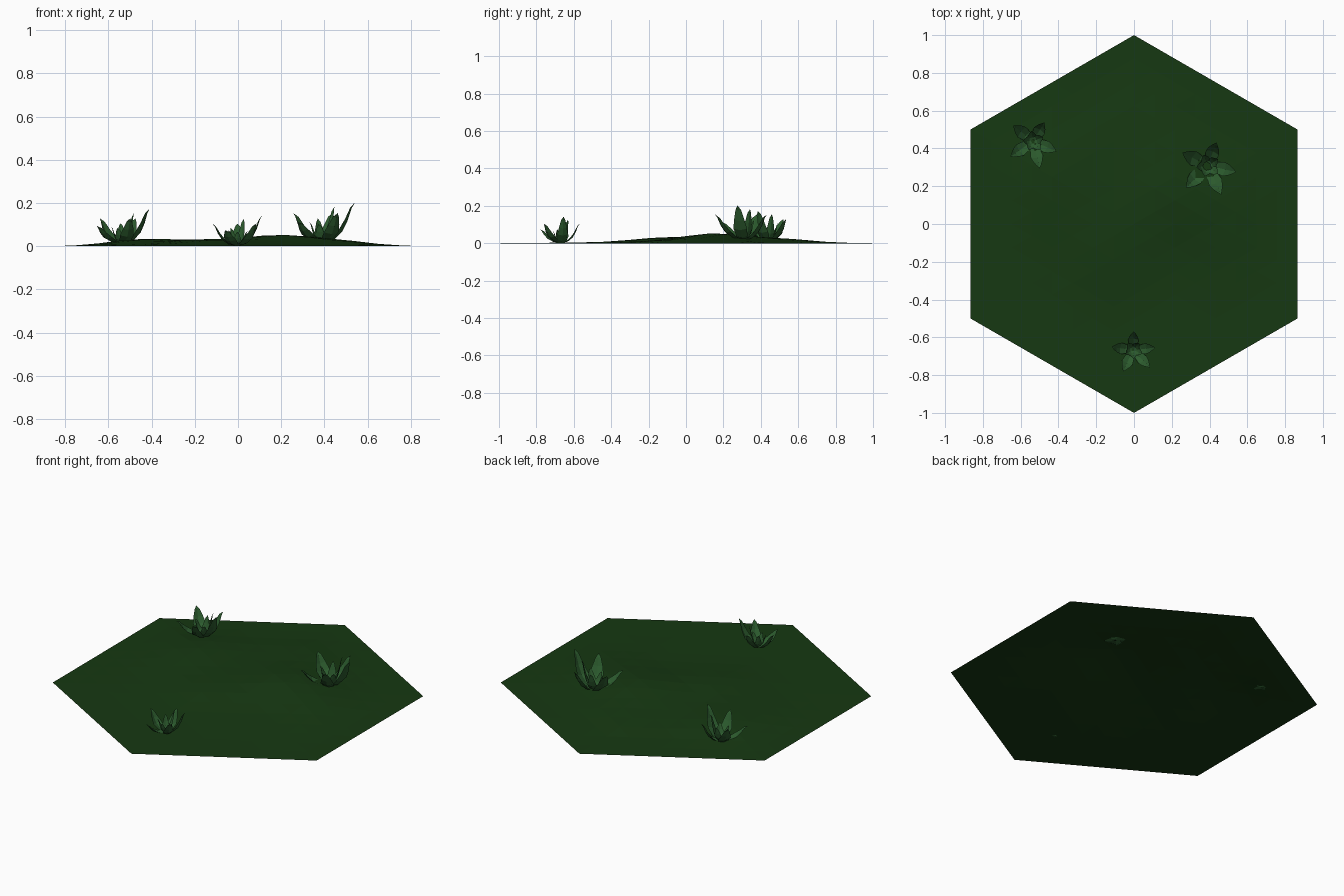
import bpy, bmesh
from math import sin, cos, radians, exp, pi
from mathutils import Vector

if "Cube" in bpy.data.objects:
    bpy.data.objects.remove(bpy.data.objects["Cube"])

def material(name, rgb):
    m = bpy.data.materials.new(name)
    m.diffuse_color = (*rgb, 1)
    m.use_nodes = True
    m.node_tree.nodes["Principled BSDF"].inputs["Base Color"].default_value = m.diffuse_color
    return m

GROUND = material("dark_grass", (0.008, 0.04, 0.006))
LEAF = material("leaf_green", (0.025, 0.105, 0.027))

def finish(bm, name, mat):
    me = bpy.data.meshes.new(name)
    bm.to_mesh(me)
    bm.free()
    me.materials.append(mat)
    ob = bpy.data.objects.new(name, me)
    bpy.context.collection.objects.link(ob)
    return ob

# Soft bumps: x, y, height, radius
BUMPS = [(0.19, 0.17, 0.042, 0.24), (-0.42, 0.25, 0.030, 0.30),
         (-0.12, -0.12, 0.024, 0.24), (0.5, 0.05, 0.018, 0.28), (0.1, 0.55, 0.018, 0.25)]

def ground_z(x, y):
    d = max(abs(x), abs(x) / 2 + abs(y) * 0.866) / 0.866
    fade = min(1, max(0, 1 - d) * 2.5)
    return fade * (0.004 + sum(h * exp(-((x - a) ** 2 + (y - b) ** 2) / r ** 2)
                               for a, b, h, r in BUMPS))

# Hexagonal ground sheet on a triangular lattice
N = 8
bm = bmesh.new()
grid = {}
ea, eb = Vector((0, 1)), Vector((cos(pi / 6), -0.5))
for i in range(-N, N + 1):
    for j in range(-N, N + 1):
        if abs(i - j) <= N:
            p = (ea * i + Vector((cos(pi / 6), -0.5)) * j) / N
            grid[i, j] = p
# keep the lattice points that fall inside the pointed hexagon
grid = {}
for i in range(-N, N + 1):
    for j in range(-N, N + 1):
        if abs(i + j) <= N:
            x, y = 0.8660254 * i / N, (j + i / 2) / N
            grid[i, j] = bm.verts.new((x, y, ground_z(x, y)))
for (i, j), v in grid.items():
    for tri in (((1, 0), (0, 1)), ((0, 1), (-1, 1))):
        ks = [(i + a, j + b) for a, b in tri]
        if all(k in grid for k in ks):
            bm.faces.new([v] + [grid[k] for k in ks])
finish(bm, "ground_tile", GROUND)

# Leaf outline: outward fraction, height fraction, width fraction
PROFILE = [(0.06, 0, 0.4), (0.36, 0.07, 0.8), (0.62, 0.28, 1.0),
           (0.78, 0.55, 0.75), (0.90, 0.85, 0.4)]

def add_leaf(bm, angle, reach, height, width):
    a = radians(angle)
    out, side = Vector((cos(a), sin(a), 0)), Vector((-sin(a), cos(a), 0))
    rows = []
    for r, z, w in PROFILE:
        mid = out * reach * r + Vector((0, 0, height * z))
        half = width * w / 2
        fold = (Vector((0, 0, 1)) - out) * half * 0.22
        rows.append([bm.verts.new(mid + side * half * s + fold * abs(s)) for s in (-1, 0, 1)])
    tip = bm.verts.new(out * reach + Vector((0, 0, height)))
    for p, q in zip(rows, rows[1:]):
        for k in (0, 1):
            bm.faces.new((p[k], q[k], q[k + 1], p[k + 1]))
    for k in (0, 1):
        bm.faces.new((rows[-1][k], tip, rows[-1][k + 1]))

# Leaves of one tuft: angle, reach, height, width
LEAVES = [(69, 0.13, 0.135, 0.075), (-13, 0.155, 0.185, 0.075), (-65, 0.17, 0.135, 0.075),
          (-134, 0.165, 0.095, 0.08), (153, 0.15, 0.135, 0.08),
          (30, 0.065, 0.165, 0.055), (110, 0.06, 0.11, 0.05), (-40, 0.07, 0.09, 0.05),
          (-105, 0.06, 0.085, 0.05), (190, 0.06, 0.095, 0.05)]

# Three tufts: name, x, y, base height, scale, turn
for name, x, y, z, s, turn in [("right_tuft", 0.39, 0.31, 0.018, 1.0, 0),
                               ("left_tuft", -0.535, 0.44, 0.01, 0.88, -11),
                               ("front_tuft", -0.005, -0.667, 0.002, 0.76, 19)]:
    bm = bmesh.new()
    for leaf in LEAVES:
        add_leaf(bm, *leaf)
    ob = finish(bm, name, LEAF)
    ob.location = (x, y, z)
    ob.scale = (s, s, s)
    ob.rotation_euler.z = radians(turn)
